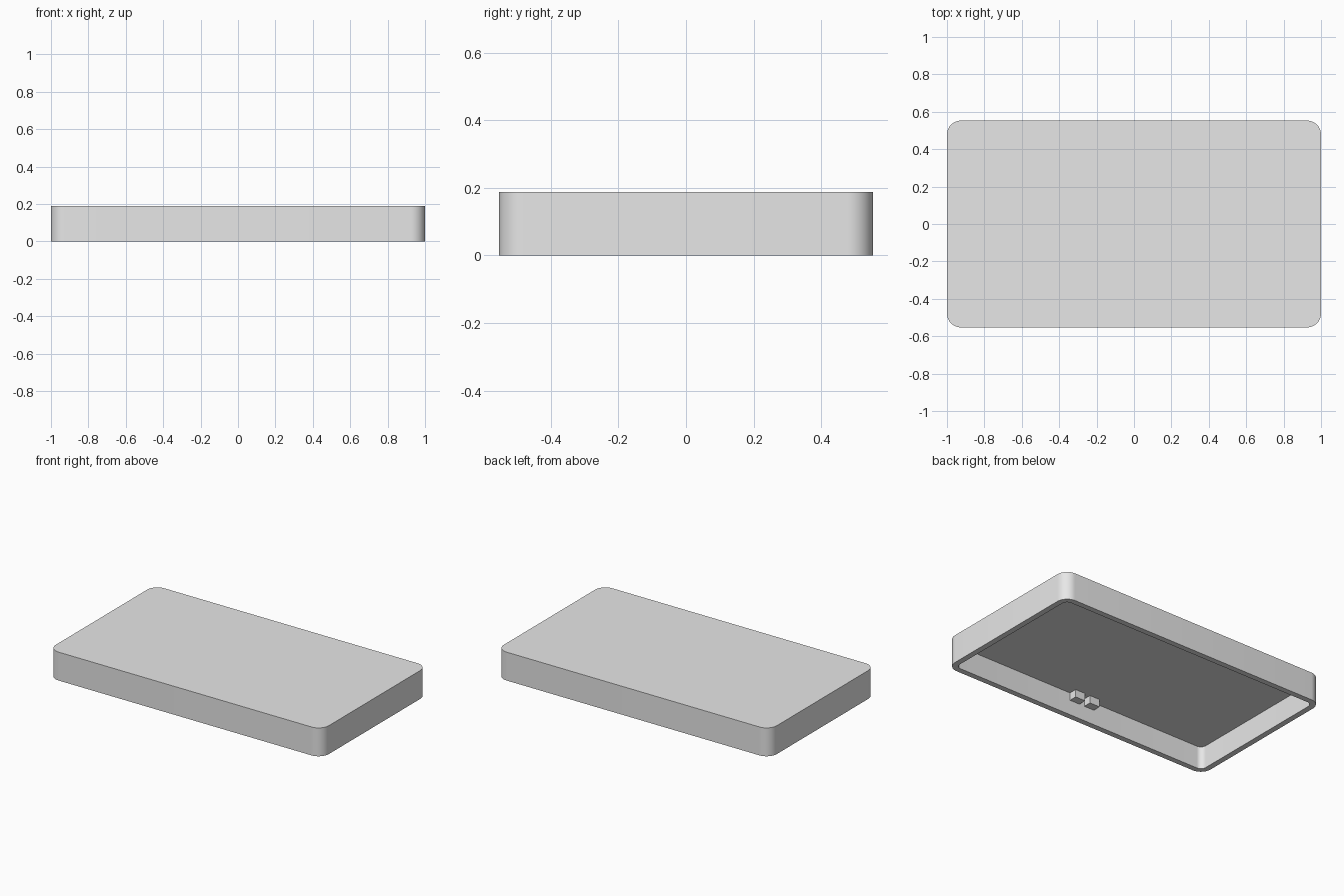
import bpy, bmesh
from math import sin, cos, pi, radians

cube = bpy.data.objects.get("Cube")
if cube:
    bpy.data.objects.remove(cube, do_unlink=True)

HALF_X, HALF_Y, HEIGHT = 1.0, 0.553, 0.188
RADIUS, WALL = 0.075, 0.0375
CEILING = HEIGHT - WALL
STEPS = 12

grey = bpy.data.materials.new("light_grey")
grey.use_nodes = True
grey.diffuse_color = (0.8, 0.8, 0.8, 1)
grey.node_tree.nodes["Principled BSDF"].inputs["Base Color"].default_value = grey.diffuse_color


def make_object(name, bm):
    bmesh.ops.recalc_face_normals(bm, faces=bm.faces)
    mesh = bpy.data.meshes.new(name)
    bm.to_mesh(mesh)
    bm.free()
    mesh.materials.append(grey)
    obj = bpy.data.objects.new(name, mesh)
    bpy.context.collection.objects.link(obj)
    return obj


def rounded_loop(bm, inset, z):
    """Ring of vertices around a rounded rectangle, pulled in by inset."""
    r = RADIUS - inset
    ring = []
    for corner, (sx, sy) in enumerate([(1, 1), (-1, 1), (-1, -1), (1, -1)]):
        for i in range(STEPS + 1):
            a = (corner + i / STEPS) * pi / 2
            ring.append(bm.verts.new((sx * (HALF_X - RADIUS) + r * cos(a),
                                      sy * (HALF_Y - RADIUS) + r * sin(a), z)))
    return ring


# Lid shell: top, outer wall, bottom rim, inner wall and ceiling
bm = bmesh.new()
rings = [rounded_loop(bm, inset, z) for inset, z in
         [(0, HEIGHT), (0, 0), (WALL, 0), (WALL, CEILING)]]
for upper, lower in zip(rings, rings[1:]):
    for i in range(len(upper)):
        j = (i + 1) % len(upper)
        bm.faces.new((upper[i], upper[j], lower[j], lower[i]))
bm.faces.new(rings[0])
bm.faces.new(rings[-1])
lid = make_object("lid_shell", bm)
bpy.context.view_layer.objects.active = lid
lid.select_set(True)
bpy.ops.object.shade_smooth_by_angle(angle=radians(30))

# Pair of small blocks inside the front wall, sunk slightly into wall and ceiling
BLOCK_W, BLOCK_D, BLOCK_BOTTOM, SINK = 0.075, 0.053, 0.10, 0.01
wall_y = -HALF_Y + WALL
for name, side in (("left_block", 1), ("right_block", -1)):
    bm = bmesh.new()
    bmesh.ops.create_cube(bm, size=1)
    size = (BLOCK_W, BLOCK_D + SINK, CEILING + SINK - BLOCK_BOTTOM)
    bmesh.ops.scale(bm, vec=size, verts=bm.verts)
    bmesh.ops.translate(bm, verts=bm.verts, vec=(
        -0.025 + side * (BLOCK_W + WALL) / 2,
        wall_y + (BLOCK_D - SINK) / 2,
        BLOCK_BOTTOM + size[2] / 2))
    make_object(name, bm)
